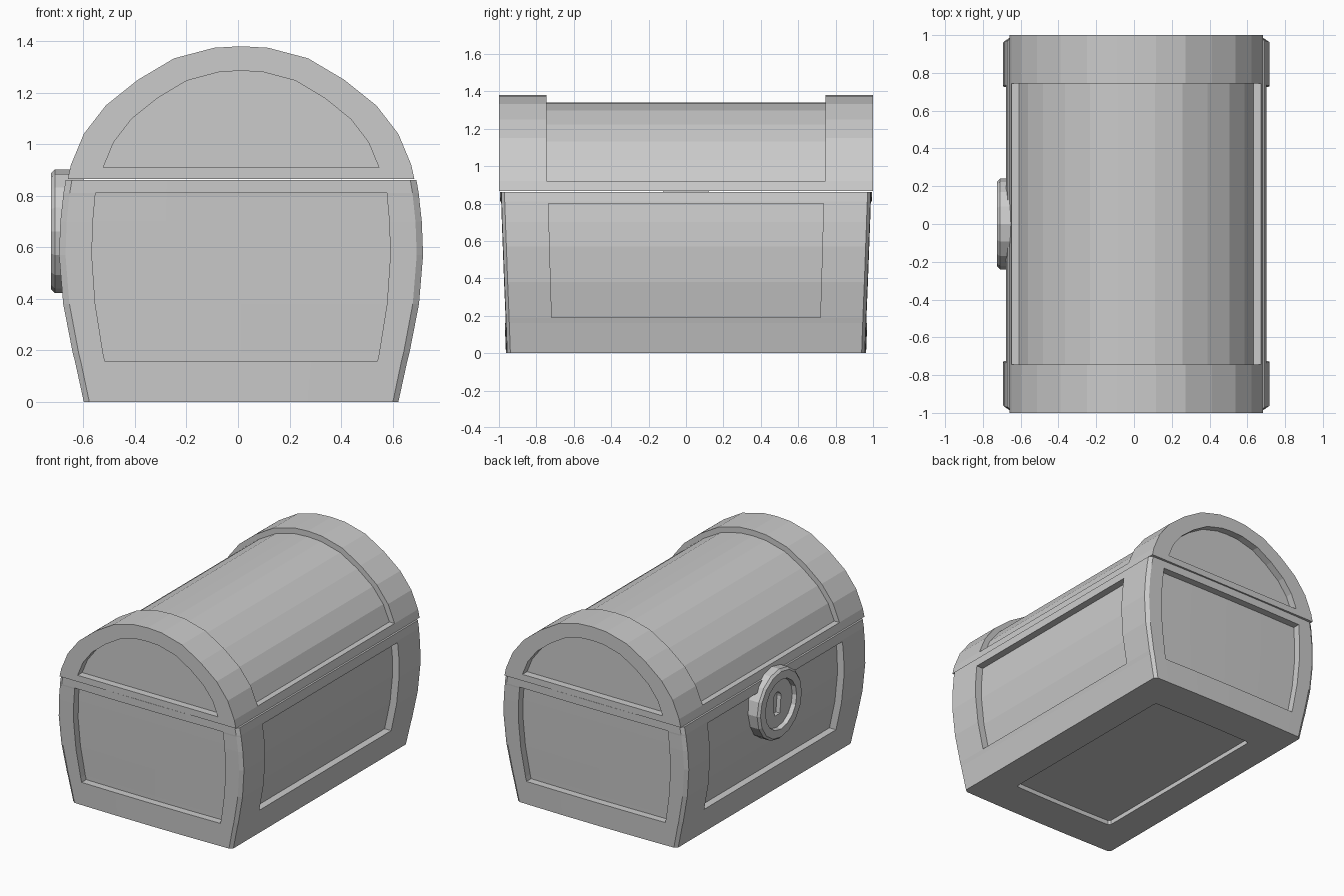
import bpy, bmesh
from math import cos, sin, pi
from mathutils import Vector

if "Cube" in bpy.data.objects:
    bpy.data.objects.remove(bpy.data.objects["Cube"])

CX = 0.012  # chest axis, shifted by the lock on the -x side


def loft(rings):
    """Skin a list of equal-length closed rings and cap both ends."""
    bm = bmesh.new()
    loops = [[bm.verts.new(p) for p in ring] for ring in rings]
    n = len(loops[0])
    for a, b in zip(loops, loops[1:]):
        for i in range(n):
            j = (i + 1) % n
            bm.faces.new((a[i], a[j], b[j], b[i]))
    bm.faces.new(loops[0])
    bm.faces.new(loops[-1])
    bmesh.ops.remove_doubles(bm, verts=bm.verts, dist=0.0005)
    bmesh.ops.recalc_face_normals(bm, faces=bm.faces)
    return bm


def recess(bm, test, move):
    """Extrude the faces passing test and relocate the new vertices."""
    bm.normal_update()
    faces = [f for f in bm.faces if test(f.calc_center_median(), f.normal)]
    new = bmesh.ops.extrude_face_region(bm, geom=faces)["geom"]
    for v in [g for g in new if isinstance(g, bmesh.types.BMVert)]:
        v.co = move(v.co)
    old = [f for f in faces if f.is_valid]
    if old:
        bmesh.ops.delete(bm, geom=old, context='FACES')


def finish(name, bm):
    bmesh.ops.recalc_face_normals(bm, faces=bm.faces)
    me = bpy.data.meshes.new(name)
    bm.to_mesh(me)
    bm.free()
    ob = bpy.data.objects.new(name, me)
    bpy.context.collection.objects.link(ob)
    return ob


# Chest body: bulging box with chamfered corners and a recessed bottom
U = [-0.965, -0.82, -0.42, 0, 0.42, 0.82, 0.965]
W = [-0.975, -0.74, -0.36, 0, 0.36, 0.74, 0.975]


def box_ring(hx, hy, z):
    pts = [(u * hx, -hy * (1 - 0.008 * u * u)) for u in U]
    pts += [(hx, w * hy) for w in W]
    pts += [(-x, -y) for x, y in pts]
    return [Vector((CX + x, y, z)) for x, y in pts]


levels = [(0.39, 0.70, 0.03), (0.39, 0.70, 0), (0.61, 0.963, 0),
          (0.645, 0.969, 0.16), (0.653, 0.97, 0.19), (0.69, 0.978, 0.38),
          (0.706, 0.985, 0.57), (0.701, 0.99, 0.70), (0.69, 0.993, 0.80),
          (0.689, 0.994, 0.81), (0.68, 0.995, 0.862)]
body = loft([box_ring(*l) for l in levels])

# Recessed wall panels, mirrored front/back and left/right
for s in (-1, 1):
    recess(body,
           lambda c, n: n.y * s > 0.8 and 0.16 < c.z < 0.81 and abs(c.x - CX) < 0.57 and abs(c.y) > 0.9,
           lambda p: p - Vector((0, 0.05 * s, 0)))
    recess(body,
           lambda c, n: n.x * s > 0.8 and 0.19 < c.z < 0.80 and abs(c.y) < 0.73 and abs(c.x) > 0.6,
           lambda p: p - Vector((0.05 * s, 0, 0)))
finish("chest_body", body)

# Domed lid: arch profile swept along y, with recessed half-round ends
half = [(0.672, 0.866), (0.66, 0.92), (0.61, 1.04), (0.525, 1.15),
        (0.40, 1.25), (0.26, 1.333), (0.105, 1.374)]
arch = half + [(0, 1.38)] + [(-x, z) for x, z in reversed(half)]
inner = [((0.66 if z < 0.92 else abs(x)) * 0.81 * (1 if x > 0 else -1),
          0.91 + max(0, z - 0.92) * 0.815) for x, z in arch]


def arch_ring(profile, y):
    return [Vector((CX + x, y, z)) for x, z in profile]


side = [(inner, 0.95), (inner, 1.0), (arch, 1.0), (arch, 0.745)]
lid = loft([arch_ring(p, -y) for p, y in side] +
           [arch_ring(p, y) for p, y in reversed(side)])

# Sunken barrel between the two end bands
recess(lid,
       lambda c, n: abs(c.y) < 0.7 and c.z > 0.93,
       lambda p: Vector((CX + (p.x - CX) * 0.94, p.y, 0.92 + (p.z - 0.92) * 0.915)))
finish("chest_lid", lid)

# Round lock with a dished face and keyhole on the -x side
N = 16
angles = [2 * pi * i / N for i in range(N)]


def lock_ring(r, x):
    return [Vector((x, r * cos(a), 0.662 + r * sin(a))) for a in angles]


def keyhole_ring(x):
    return [Vector((x, 0.042 * cos(a),
                    0.662 + (-0.08 if sin(a) < -0.5 else 0.03 + 0.045 * sin(a))))
            for a in angles]


lock = loft([lock_ring(0.24, -0.60), lock_ring(0.24, -0.71), lock_ring(0.225, -0.725),
             lock_ring(0.17, -0.725), lock_ring(0.165, -0.695),
             keyhole_ring(-0.695), keyhole_ring(-0.665)])
finish("lock", lock)
